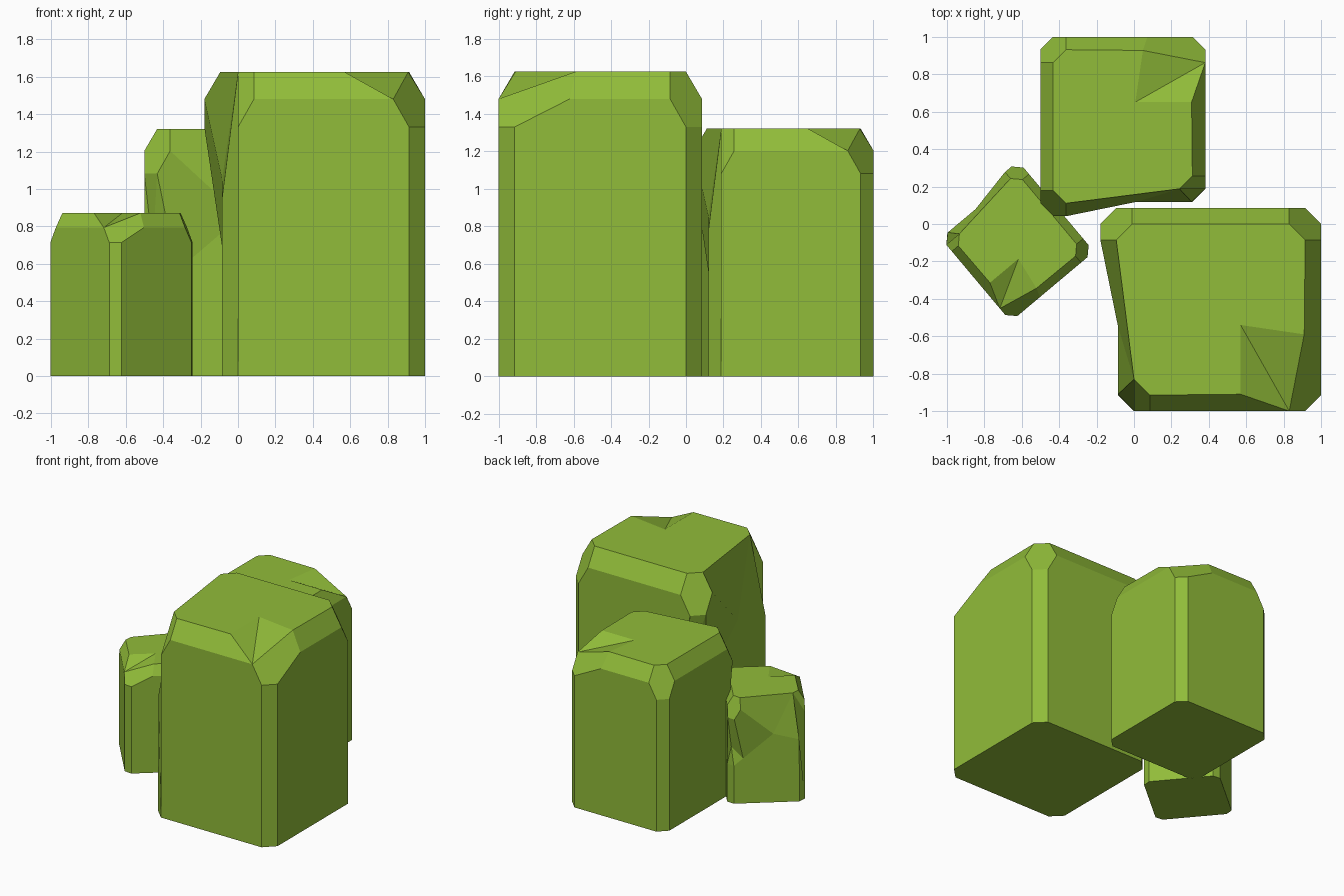
import bpy, bmesh, math

if "Cube" in bpy.data.objects:
    bpy.data.objects.remove(bpy.data.objects["Cube"])

H, C, Z = 0.5425, 0.085, 1.625       # half width, chamfer width, height
MID, SHOULDER = 1.33, 1.48           # levels where the corner cut and top chamfer begin
CX, CY = 0.4575, -0.4575             # centre of the large rock

green = bpy.data.materials.new("moss_green")
green.diffuse_color = (0.283, 0.503, 0.041, 1)
green.use_nodes = True
green.node_tree.nodes["Principled BSDF"].inputs["Base Color"].default_value = green.diffuse_color


def rock_mesh():
    """Chamfered block with one chipped, one shaved and one bulging corner."""
    p = {}
    # Regular chamfered block: corners 0 front right, 1 back right, 2 back left, 3 front left
    for k in range(4):
        c, s = round(math.cos(k * math.pi / 2)), round(math.sin(k * math.pi / 2))
        local = {"b": (C, 0, 0), "m": (C, 0, MID), "s": (2 * C, 0, SHOULDER), "t": (2 * C, C, Z)}
        for name, (along, inset, z) in local.items():
            for i, (x, y) in enumerate([(H - along, -H + inset), (H - inset, -H + along)]):
                p[name, k, i] = (x * c - y * s, x * s + y * c, z)

    def put(key, x, y, z):
        p[key] = (x - CX, y - CY, z)

    # Bulge: back left corner pushed out to the left
    for name in "mst":
        for i in (0, 1):
            x, y, z = p[name, 2, i]
            p[name, 2, i] = (x - 0.095, y, z)
    # Notch under the bulge
    put("notch_left", -0.085, 0, 0.58)
    put("notch_back", 0, 0.085, 0.58)
    put("notch_side", -0.085, -0.13, 0.69)
    put("notch_deep", -0.03, 0.03, 0.85)
    # Shave on the front left corner
    put("shave_low", -0.085, -0.91, 0.95)
    put("shave_side", -0.085, -0.55, 1.05)
    # Chip in the front right corner
    put(("t", 0, 0), 0.57, -0.91, Z)
    put(("t", 0, 1), 0.91, -0.59, Z)
    put(("s", 0, 1), 1.0, -0.62, SHOULDER)
    put("chip", 0.57, -0.54, Z)

    b = lambda k, i: ("b", k % 4, i)
    m = lambda k, i: ("m", k % 4, i)
    s = lambda k, i: ("s", k % 4, i)
    t = lambda k, i: ("t", k % 4, i)
    faces = [[b(k, i) for k in range(4) for i in (0, 1)]]
    # Top with the chip's inner point
    faces.append([t(0, 0), "chip", t(0, 1)] + [t(k, i) for k in (1, 2, 3) for i in (0, 1)])
    # Sides and top chamfers (the left side is separate)
    for k in (0, 1, 3):
        extra = ["notch_back"] if k == 1 else []
        faces.append([b(k, 1), b(k + 1, 0)] + extra + [m(k + 1, 0), s(k + 1, 0), s(k, 1), m(k, 1)])
        faces.append([s(k, 1), s(k + 1, 0), t(k + 1, 0), t(k, 1)])
    # Right hand vertical chamfers and corners
    for k in (0, 1):
        faces.append([b(k, 0), b(k, 1), m(k, 1), m(k, 0)])
    faces.append([m(1, 0), m(1, 1), s(1, 1), t(1, 1), t(1, 0), s(1, 0)])
    faces += [[m(0, 0), m(0, 1), s(0, 1), t(0, 1), s(0, 0)],
              [s(0, 0), t(0, 1), "chip"], [s(0, 0), "chip", t(0, 0)]]
    # Bulging corner and notch
    faces += [[m(2, 0), m(2, 1), s(2, 1), t(2, 1), t(2, 0), s(2, 0)],
              [b(2, 0), b(2, 1), "notch_left", "notch_back"]]
    rim = ["notch_back", "notch_left", "notch_side", m(2, 1), m(2, 0)]
    faces += [[rim[i], rim[(i + 1) % 5], "notch_deep"] for i in range(5)]
    # Left side and shaved corner
    faces += [[b(2, 1), b(3, 0), "shave_low", "shave_side", "notch_side", "notch_left"],
              ["notch_side", "shave_side", s(2, 1), m(2, 1)],
              ["shave_side", t(3, 0), t(2, 1), s(2, 1)],
              ["shave_low", t(3, 0), "shave_side"],
              [b(3, 0), b(3, 1), m(3, 1), t(3, 0), "shave_low"],
              [m(3, 1), s(3, 1), t(3, 1), t(3, 0)]]

    bm = bmesh.new()
    used = {key for f in faces for key in f}
    verts = {key: bm.verts.new(co) for key, co in p.items() if key in used}
    for f in faces:
        bm.faces.new([verts[key] for key in f])
    bmesh.ops.recalc_face_normals(bm, faces=bm.faces)
    mesh = bpy.data.meshes.new("rock")
    bm.to_mesh(mesh)
    bm.free()
    mesh.materials.append(green)
    return mesh


# The three rocks are turned and scaled copies of one block
mesh = rock_mesh()
for name, x, y, turn, size in [("large_rock", CX, CY, 0, 1),
                               ("medium_rock", -0.06, 0.56, 90, 0.813),
                               ("small_rock", -0.623, -0.112, -50, 0.536)]:
    rock = bpy.data.objects.new(name, mesh.copy())
    rock.location = (x, y, 0)
    rock.rotation_euler.z = math.radians(turn)
    rock.scale = (size, size, size)
    bpy.context.collection.objects.link(rock)
